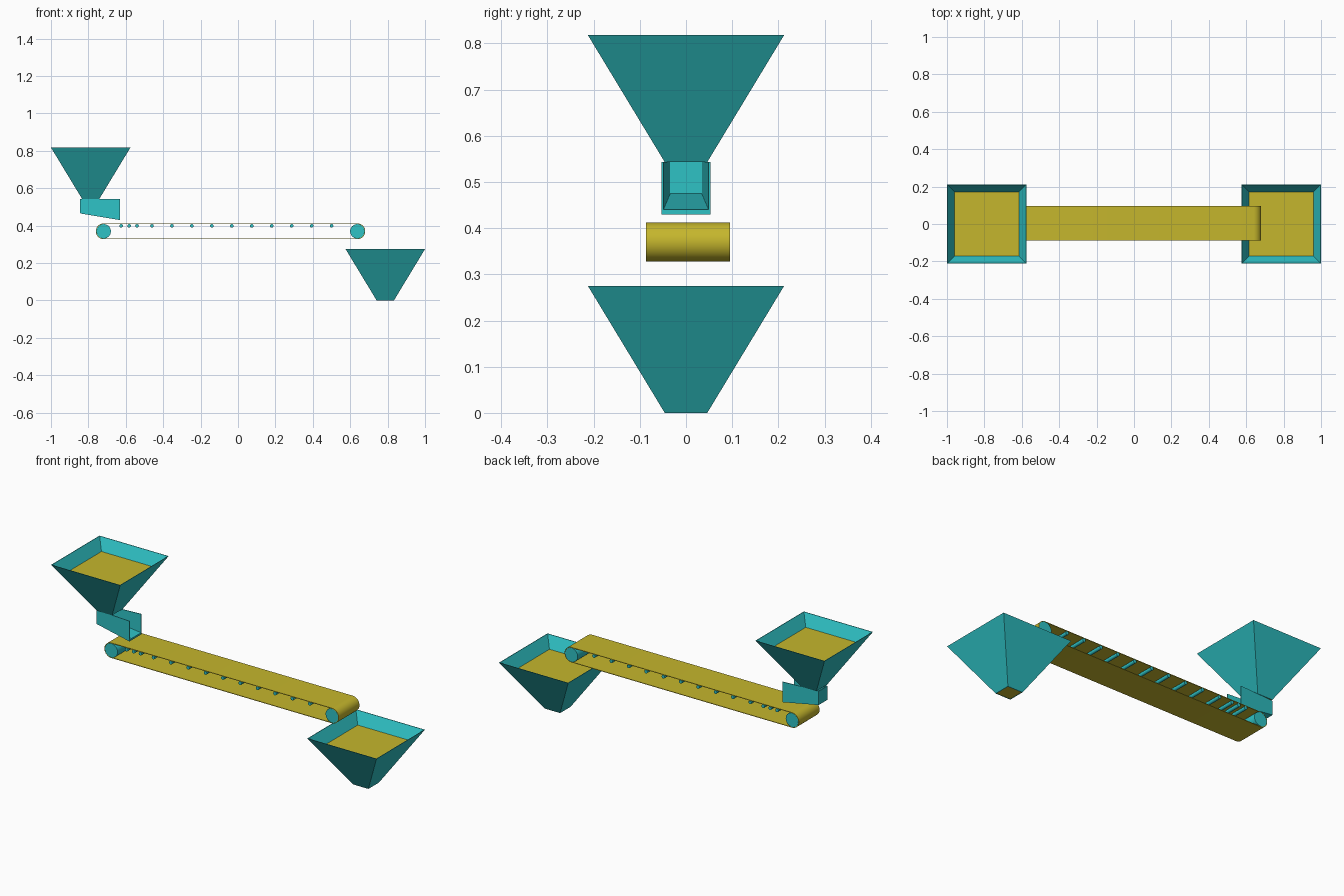
import bpy
import bmesh
from math import sin, cos, pi, radians

cube = bpy.data.objects.get("Cube")
if cube:
    bpy.data.objects.remove(cube, do_unlink=True)


def material(name, rgb):
    m = bpy.data.materials.new(name)
    m.use_nodes = True
    color = (*rgb, 1)
    m.diffuse_color = color
    m.node_tree.nodes["Principled BSDF"].inputs["Base Color"].default_value = color
    return m


TEAL = material("teal metal", (0.028, 0.54, 0.56))
YELLOW = material("yellow material", (0.56, 0.47, 0.026))


def loft(name, rings, mat, closed=False, smooth=False):
    """Skin equal-sized rings; cap the ends, or join last to first."""
    bm = bmesh.new()
    loops = [[bm.verts.new(p) for p in ring] for ring in rings]
    pairs = list(zip(loops, loops[1:]))
    if closed:
        pairs.append((loops[-1], loops[0]))
    else:
        bm.faces.new(loops[0])
        bm.faces.new(loops[-1])
    n = len(loops[0])
    for a, b in pairs:
        for i in range(n):
            j = (i + 1) % n
            bm.faces.new((a[i], a[j], b[j], b[i]))
    bmesh.ops.recalc_face_normals(bm, faces=bm.faces)
    mesh = bpy.data.meshes.new(name)
    bm.to_mesh(mesh)
    bm.free()
    mesh.materials.append(mat)
    ob = bpy.data.objects.new(name, mesh)
    bpy.context.collection.objects.link(ob)
    if smooth:
        bpy.ops.object.select_all(action='DESELECT')
        ob.select_set(True)
        bpy.context.view_layer.objects.active = ob
        bpy.ops.object.shade_smooth_by_angle(angle=radians(35))
    return ob


def square(x, half, z):
    return [(x + sx * half, sy * half, z)
            for sx, sy in ((-1, -1), (1, -1), (1, 1), (-1, 1))]


# Hoppers: thin-walled funnels holding a solid fill
TOP, BOTTOM, HEIGHT, WALL = 0.2125, 0.046, 0.275, 0.003


def hopper(prefix, x, z):
    top = z + HEIGHT
    loft(prefix + "_hopper", [square(x, BOTTOM - WALL, z), square(x, TOP - WALL, top),
                              square(x, TOP, top), square(x, BOTTOM, z)],
         TEAL, closed=True)
    fill = HEIGHT - 0.062
    half = BOTTOM - WALL + (TOP - BOTTOM) * fill / HEIGHT
    loft(prefix + "_fill", [square(x, BOTTOM - WALL, z + 0.001),
                            square(x, half, z + fill)], YELLOW)


hopper("feed", -0.7875, 0.543)
hopper("receiving", 0.7875, 0)


# Feed chute: flared channel, open at the top and the discharge end
def channel(x, half, floor, top=0.543, side=0.004, base=0.01):
    inner = half - side
    return [(x, y, z) for y, z in (
        (-half, top), (-half, floor), (half, floor), (half, top),
        (inner, top), (inner, floor + base), (-inner, floor + base), (-inner, top))]


loft("feed_chute", [channel(-0.842, 0.038, 0.465), channel(-0.63, 0.053, 0.43)], TEAL)
loft("chute_back", [[(x, y, z) for y, z in ((-0.036, 0.467), (0.036, 0.467),
                                            (0.036, 0.543), (-0.036, 0.543))]
                    for x in (-0.844, -0.839)], TEAL)

# Conveyor belt: thin loop around two end drums
LEFT, RIGHT, AXIS = -0.718, 0.638, 0.37
Y0, Y1 = -0.087, 0.095


def belt_ring(r, y, steps=20):
    ring = []
    for cx, start in ((RIGHT, -pi / 2), (LEFT, pi / 2)):
        for i in range(steps + 1):
            a = start + pi * i / steps
            ring.append((cx + r * cos(a), y, AXIS + r * sin(a)))
    return ring


loft("conveyor_belt", [belt_ring(0.042, Y0), belt_ring(0.042, Y1),
                       belt_ring(0.039, Y1), belt_ring(0.039, Y0)],
     YELLOW, closed=True, smooth=True)


# End drums and carrying rollers
def roller(name, x, z, r, sides):
    rings = [[(x + r * cos(2 * pi * i / sides), y, z + r * sin(2 * pi * i / sides))
              for i in range(sides)] for y in (Y0, Y1)]
    loft(name, rings, TEAL, smooth=True)


roller("tail_drum", LEFT, AXIS, 0.0385, 40)
roller("head_drum", RIGHT, AXIS, 0.0385, 40)

impact = [-0.625, -0.582, -0.54]
carrying = [-0.46 + 0.1067 * i for i in range(10)]
for i, x in enumerate(impact + carrying):
    roller(f"carrying_roller_{i + 1}", x, 0.399, 0.0095, 16)
